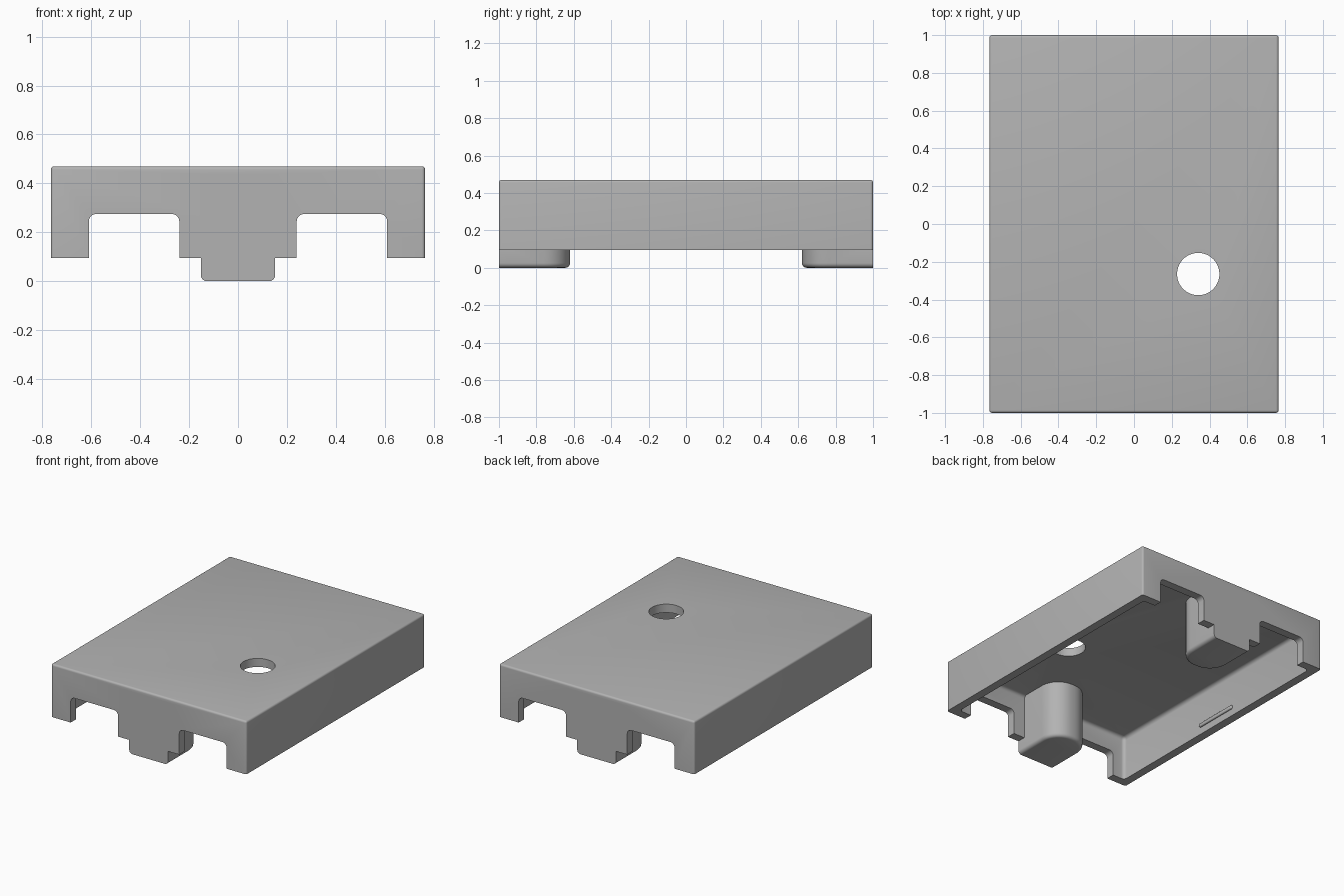
import bpy, bmesh, math

old = bpy.data.objects.get("Cube")
if old:
    bpy.data.objects.remove(old, do_unlink=True)

HX, HY, RIM, TOP = 0.765, 1.0, 0.095, 0.47   # outer half sizes, rim and top heights
WALL, CEILING = 0.06, 0.41

grey = bpy.data.materials.new("plain grey")
grey.use_nodes = True
GREY = (0.45, 0.45, 0.45, 1)
grey.diffuse_color = GREY
grey.node_tree.nodes["Principled BSDF"].inputs["Base Color"].default_value = GREY


def finish(bm, name):
    bmesh.ops.recalc_face_normals(bm, faces=bm.faces[:])
    mesh = bpy.data.meshes.new(name)
    bm.to_mesh(mesh)
    bm.free()
    mesh.materials.append(grey)
    obj = bpy.data.objects.new(name, mesh)
    bpy.context.collection.objects.link(obj)
    return obj


def block(name, lo, hi, radius=0, rounded=lambda mid, along: True, segments=4):
    """Box between two corners; edges passing the rule are rounded."""
    bm = bmesh.new()
    bmesh.ops.create_cube(bm, size=1)
    for v in bm.verts:
        v.co = [a + (c + 0.5) * (b - a) for a, b, c in zip(lo, hi, v.co)]
    if radius:
        edges = [e for e in bm.edges
                 if rounded((e.verts[0].co + e.verts[1].co) / 2,
                            (e.verts[1].co - e.verts[0].co).normalized())]
        bmesh.ops.bevel(bm, geom=edges, offset=radius, segments=segments,
                        affect='EDGES', profile=0.5)
    return finish(bm, name)


def post(name, side):
    """Round-ended post, flat on the outer wall and rounded underneath."""
    half, r, inner = 0.152, 0.14, 0.62
    outline = [(-half, HY), (half, HY)]
    for cx, start in ((half - r, 0), (r - half, 90)):
        for i in range(11):
            a = math.radians(start + i * 9)
            outline.append((cx + r * math.cos(a), inner + r - r * math.sin(a)))
    bm = bmesh.new()
    base = bm.faces.new([bm.verts.new((x, y * side, 0)) for x, y in outline])
    rim = [e for e in base.edges if any(abs(v.co.y) < HY - 0.01 for v in e.verts)]
    top = bmesh.ops.extrude_face_region(bm, geom=[base], use_keep_orig=True)
    for v in top["geom"]:
        if isinstance(v, bmesh.types.BMVert):
            v.co.z = 0.44
    bmesh.ops.bevel(bm, geom=rim, offset=0.025, segments=4,
                    affect='EDGES', profile=0.5)
    return finish(bm, name)


def combine(target, tool, operation):
    mod = target.modifiers.new(tool.name, 'BOOLEAN')
    mod.operation, mod.solver, mod.object = operation, 'EXACT', tool
    bpy.context.view_layer.objects.active = target
    bpy.ops.object.modifier_apply(modifier=mod.name)
    bpy.data.objects.remove(tool, do_unlink=True)


# Outer cover, rounded on top and at the upright corners
cover = block("cover", (-HX, -HY, RIM), (HX, HY, TOP), 0.014,
              lambda mid, along: mid.z > RIM + 0.01)

# Hollow inside with a soft joint at the ceiling
cavity = block("cavity", (WALL - HX, WALL - HY, -0.1), (HX - WALL, HY - WALL, CEILING),
               0.025, lambda mid, along: mid.z > 0)
combine(cover, cavity, 'DIFFERENCE')

# Openings through both end walls
for s in (-1, 1):
    x0, x1 = sorted((s * 0.24, s * 0.61))
    opening = block("opening", (x0, -1.2, -0.1), (x1, 1.2, 0.275), 0.03,
                    lambda mid, along: abs(along.y) > 0.9 and mid.z > 0.2)
    combine(cover, opening, 'DIFFERENCE')

# Round hole through the top
bm = bmesh.new()
bmesh.ops.create_cone(bm, cap_ends=True, segments=64, radius1=0.112,
                      radius2=0.112, depth=0.4)
bmesh.ops.translate(bm, verts=bm.verts[:], vec=(0.34, -0.265, TOP))
combine(cover, finish(bm, "hole"), 'DIFFERENCE')

# Mounting posts at both ends
for s in (-1, 1):
    combine(cover, post("post", s), 'UNION')

# Snap ribs on the inside of the long walls
ribs = []
for s, side in ((-1, "right"), (1, "left")):
    x0, x1 = sorted((s * (HX - WALL - 0.012), s * (HX - WALL + 0.02)))
    ribs.append(block(side + "_snap_rib", (x0, -0.165, 0.145), (x1, 0.165, 0.172), 0.008))

bpy.ops.object.select_all(action='DESELECT')
for obj in [cover] + ribs:
    obj.select_set(True)
bpy.context.view_layer.objects.active = cover
bpy.ops.object.shade_smooth_by_angle(angle=math.radians(30))
